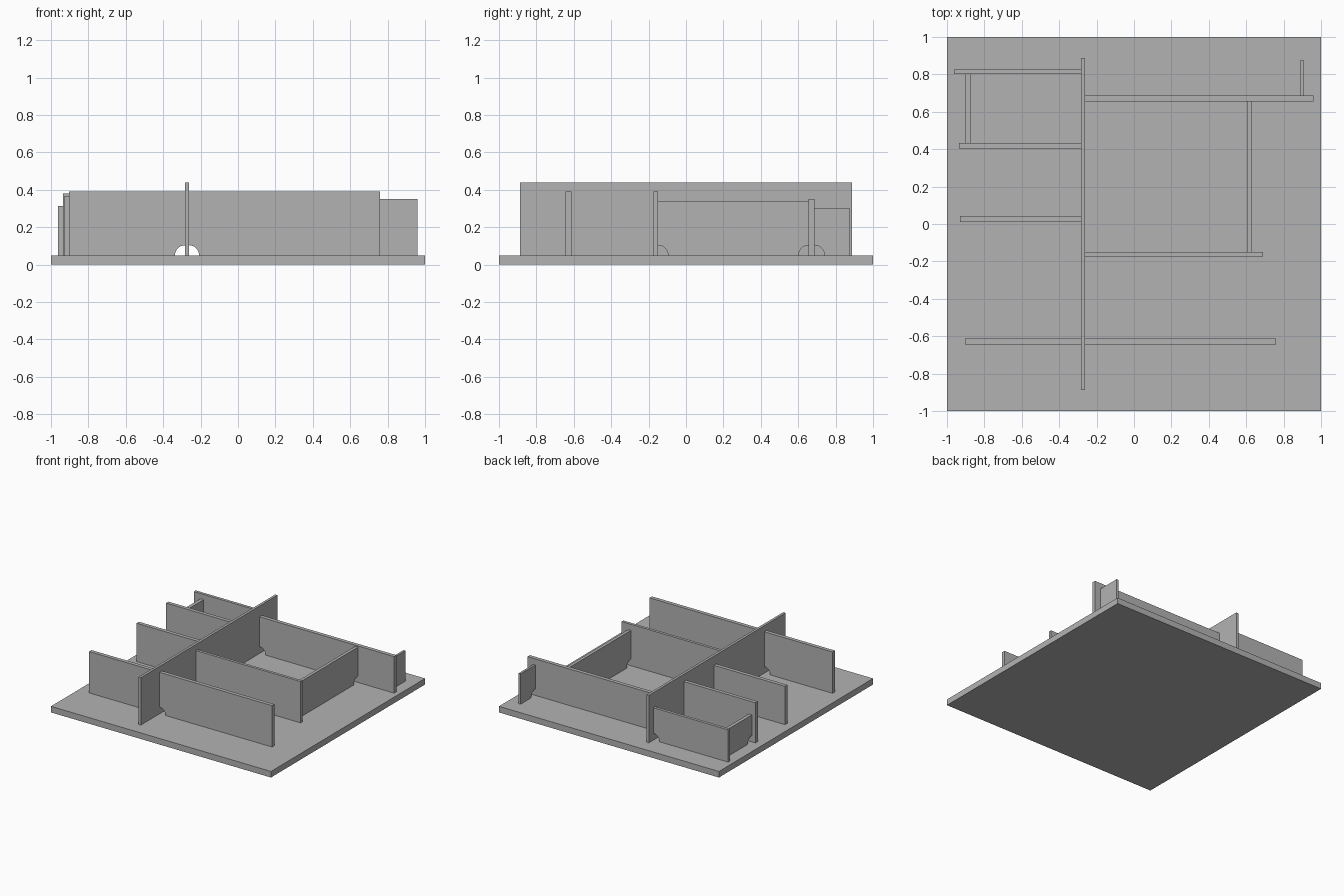
import bpy
import math
from mathutils import Vector

cube = bpy.data.objects.get("Cube")
if cube:
    bpy.data.objects.remove(cube, do_unlink=True)

# One flat grey for the whole panel
grey = bpy.data.materials.new("plain_grey")
grey.use_nodes = True
colour = (0.45, 0.45, 0.45, 1)
grey.diffuse_color = colour
grey.node_tree.nodes["Principled BSDF"].inputs["Base Color"].default_value = colour

FLOOR = 0.05
NOTCH = 0.054
STEPS = 10


def plate(name, axis, start, end, near, far, top, bottom=FLOOR, notches=()):
    """Upright plate along axis, extruded from near to far, with quarter-round cuts at its foot."""
    def quarter(centre, side):
        arc = []
        for i in range(STEPS + 1):
            a = math.pi / 2 * i / STEPS
            arc.append((centre + side * NOTCH * math.sin(a), bottom + NOTCH * math.cos(a)))
        return arc

    outline = quarter(start, 1) if "start" in notches else [(start, bottom)]
    outline += quarter(end, -1)[::-1] if "end" in notches else [(end, bottom)]
    outline += [(end, top), (start, top)]

    def place(u, depth, z):
        return Vector((u, depth, z)) if axis == "x" else Vector((depth, u, z))

    n = len(outline)
    verts = [place(u, d, z) for d in (near, far) for u, z in outline]
    faces = [list(range(n)), list(range(2 * n - 1, n - 1, -1))]
    faces += [[i, i + n, (i + 1) % n + n, (i + 1) % n] for i in range(n)]
    if axis == "y":
        faces = [f[::-1] for f in faces]
    mesh = bpy.data.meshes.new(name)
    mesh.from_pydata(verts, [], faces)
    mesh.materials.append(grey)
    obj = bpy.data.objects.new(name, mesh)
    bpy.context.collection.objects.link(obj)
    return obj


# Base and the long central wall
plate("base_plate", "x", -1, 1, -1, 1, FLOOR, bottom=0)
LEFT, RIGHT = -0.283, -0.262
plate("spine_wall", "y", -0.887, 0.887, LEFT, RIGHT, 0.44)

# Cross walls on the +x side: name, outer end, near, far, top
for name, end, near, far, top in (
    ("left_front_wall", 0.76, -0.643, -0.612, 0.39),
    ("left_middle_wall", 0.69, -0.173, -0.15, 0.39),
    ("left_back_wall", 0.96, 0.656, 0.687, 0.35),
):
    plate(name, "x", RIGHT, end, near, far, top, notches=("start",))

# Cross walls on the -x side
for name, start, near, far, top in (
    ("right_front_wall", -0.903, -0.643, -0.612, 0.39),
    ("right_middle_wall", -0.93, 0.012, 0.043, 0.365),
    ("right_inner_wall", -0.935, 0.403, 0.433, 0.38),
    ("right_back_wall", -0.962, 0.802, 0.826, 0.315),
):
    plate(name, "x", start, LEFT, near, far, top, notches=("end",))

# Short walls joining the cross walls
both = ("start", "end")
plate("left_link_wall", "y", -0.15, 0.656, 0.606, 0.631, 0.34, notches=both)
plate("left_end_wall", "y", 0.687, 0.878, 0.889, 0.907, 0.30, notches=("start",))
plate("right_link_wall", "y", 0.433, 0.802, -0.902, -0.874, 0.272, notches=both)
